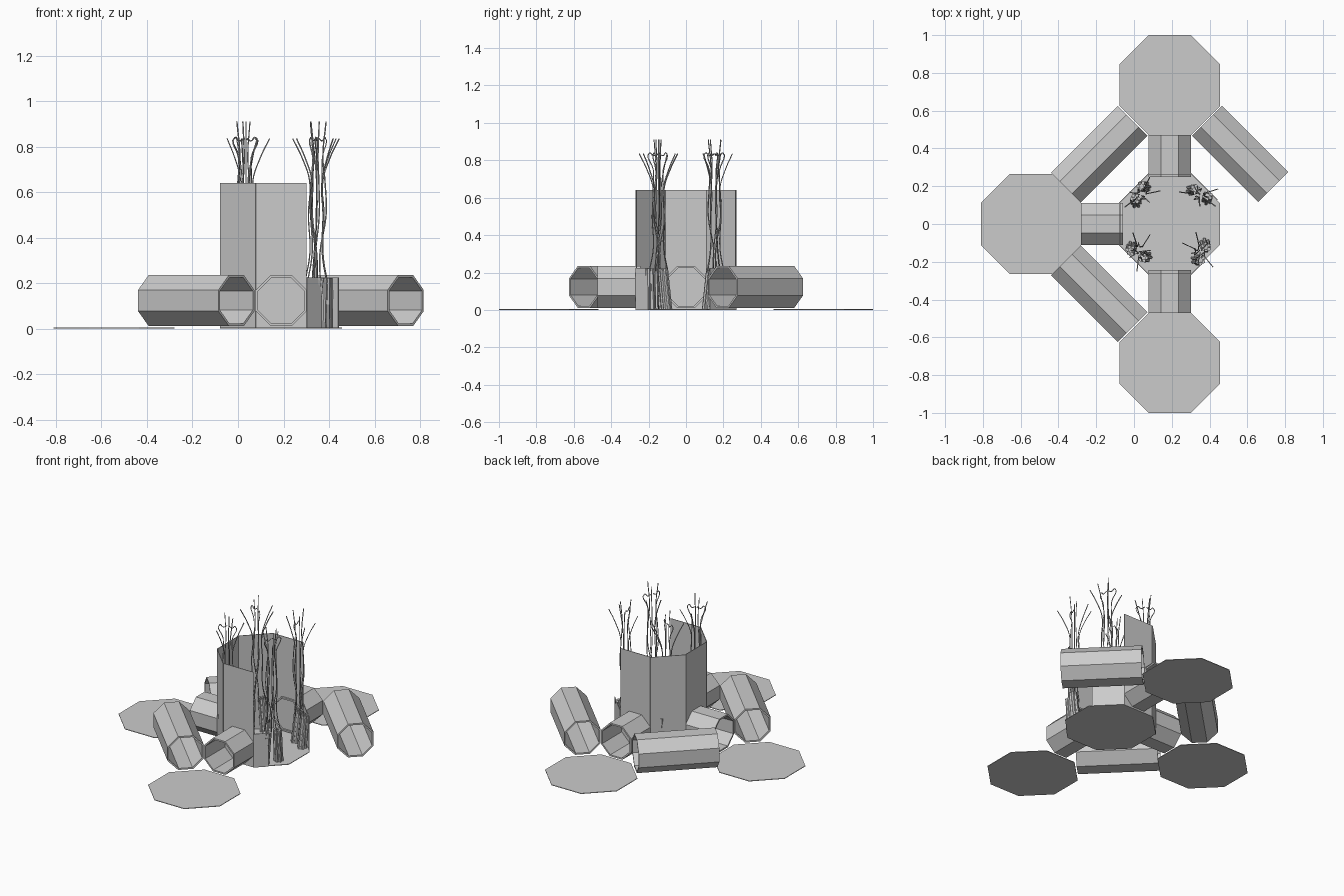
import bpy, bmesh, math
from math import pi, cos, sin
from mathutils import Matrix, Vector

if "Cube" in bpy.data.objects:
    bpy.data.objects.remove(bpy.data.objects["Cube"])

AP = 0.266                      # octagon apothem of floors and tower
CEN = Vector((0.19, 0, 0))      # tower centre
STEP = 0.735                    # distance between octagon centres

grey = bpy.data.materials.new("plain_grey")
grey.diffuse_color = (0.6, 0.6, 0.6, 1)
grey.use_nodes = True
grey.node_tree.nodes["Principled BSDF"].inputs["Base Color"].default_value = grey.diffuse_color


def finish(bm, name):
    bmesh.ops.recalc_face_normals(bm, faces=bm.faces)
    me = bpy.data.meshes.new(name)
    bm.to_mesh(me)
    bm.free()
    ob = bpy.data.objects.new(name, me)
    bpy.context.collection.objects.link(ob)
    me.materials.append(grey)
    return ob


def prism(bm, a, b, apothem, sides=8, caps=True):
    """Prism with flats facing the axes, running from a to b."""
    a, b = Vector(a), Vector(b)
    d = b - a
    rot = d.to_track_quat('Z', 'Y').to_matrix().to_4x4()
    r = apothem / cos(pi / sides)
    m = Matrix.Translation((a + b) / 2) @ rot @ Matrix.Rotation(pi / sides, 4, 'Z')
    bmesh.ops.create_cone(bm, cap_ends=caps, segments=sides, radius1=r, radius2=r,
                          depth=d.length, matrix=m)


def floor(name, c):
    bm = bmesh.new()
    prism(bm, (c.x, c.y, 0), (c.x, c.y, 0.004), AP)
    return finish(bm, name)


def tube(name, a, b):
    bm = bmesh.new()
    prism(bm, (a[0], a[1], 0.123), (b[0], b[1], 0.123), 0.112, caps=False)
    ob = finish(bm, name)
    s = ob.modifiers.new("wall", 'SOLIDIFY')
    s.thickness = 0.011
    s.offset = -1
    return ob


# octagonal floor plates
west = CEN + Vector((-STEP, 0, 0))
north = CEN + Vector((0, STEP, 0))
south = CEN + Vector((0, -STEP, 0))
for n, c in (("tower", CEN), ("west", west), ("north", north), ("south", south)):
    floor(n + "_floor", c)


# tower walls: thin sheets on the octagon sides (last two are low, partial ones)
def wall(name, angle, height, frac=(0, 1)):
    t = math.radians(angle)
    r = AP / cos(pi / 8)
    p, q = (CEN + Vector((cos(t + k), sin(t + k), 0)) * r for k in (-pi / 8, pi / 8))
    a, b = p.lerp(q, frac[0]), p.lerp(q, frac[1])
    up = Vector((0, 0, height))
    bm = bmesh.new()
    bm.faces.new([bm.verts.new(v) for v in (a, b, b + up, a + up)])
    ob = finish(bm, name)
    s = ob.modifiers.new("thin", 'SOLIDIFY')
    s.thickness = 0.004
    s.offset = -1


for n, a in (("north", 90), ("northwest", 135), ("west", 180),
             ("southwest", 225), ("south", 270)):
    wall(n + "_wall", a, 0.64)
wall("southeast_low_wall", 315, 0.225, (0, 0.42))
wall("northeast_low_wall", 45, 0.225, (0.1, 1))

# straight tunnels between tower and outer floors
tube("north_tunnel", (0.19, 0.25), (0.19, 0.472))
tube("south_tunnel", (0.19, -0.472), (0.19, -0.243))
tube("west_tunnel", (-0.28, 0), (-0.058, 0))
# diagonal tunnels between outer floors
tube("northwest_tunnel", (-0.36, 0.193), (-0.007, 0.546))
tube("southwest_tunnel", (-0.36, -0.193), (-0.007, -0.546))
tube("northeast_tunnel", (0.387, 0.546), (0.737, 0.196))


# corner bundles: two leaning posts, each with strapped rods, and tall wires
def cluster(name, angle, twist):
    t = math.radians(angle)
    out = Vector((cos(t), sin(t), 0))
    tan = Vector((-sin(t), cos(t), 0))
    base = CEN + out * 0.218
    bm = bmesh.new()
    for s in (-1, 1):
        foot = base + tan * s * 0.047 - out * 0.012 * s
        top = foot - tan * s * 0.012 + out * 0.018 + Vector((0, 0, 0.222))
        foot.z = 0.004
        prism(bm, foot, top.lerp(foot, 0.05), 0.02)
        for k in range(6):
            w = k * pi / 3 + twist
            o = Vector((cos(w), sin(w), 0)) * 0.021
            prism(bm, foot + o, top + o * 0.9, 0.008, 6)
    finish(bm, name + "_posts")

    cu = bpy.data.curves.new(name + "_wires", 'CURVE')
    cu.dimensions = '3D'
    cu.bevel_depth = 0.003
    cu.bevel_resolution = 0
    cu.resolution_u = 5
    for k in range(7):
        w = twist + k * 2 * pi / 7
        d = Vector((cos(w), sin(w), 0))
        start = base + tan * 0.03 * (1 if k % 2 else -1)
        kind = k % 3
        spread = (0.105, 0.035, 0.05)[kind]
        height = (0.835, 0.91, 0.84)[kind]
        steps = [(0.03, 0.20), (0.018, 0.33), (0.035, 0.50), (0.03, 0.65),
                 (spread * 0.6, 0.75), (spread, height)]
        pts = [start.lerp(base, min(1, i / 2)) + d * r + Vector((0, 0, z))
               for i, (r, z) in enumerate(steps)]
        if kind == 2:          # little hook bent back at the tip
            pts += [base + d * 0.03 + Vector((0, 0, 0.825)),
                    base + d * 0.005 + Vector((0, 0, 0.835))]
        sp = cu.splines.new('BEZIER')
        sp.bezier_points.add(len(pts) - 1)
        for bp, p in zip(sp.bezier_points, pts):
            bp.co = p
            bp.handle_left_type = bp.handle_right_type = 'AUTO'
    ob = bpy.data.objects.new(name + "_wires", cu)
    cu.materials.append(grey)
    bpy.context.collection.objects.link(ob)


for i, (n, a) in enumerate((("northeast", 45), ("northwest", 135),
                            ("southwest", 222), ("southeast", 318))):
    cluster(n, a, 0.3 + i * 0.8)
